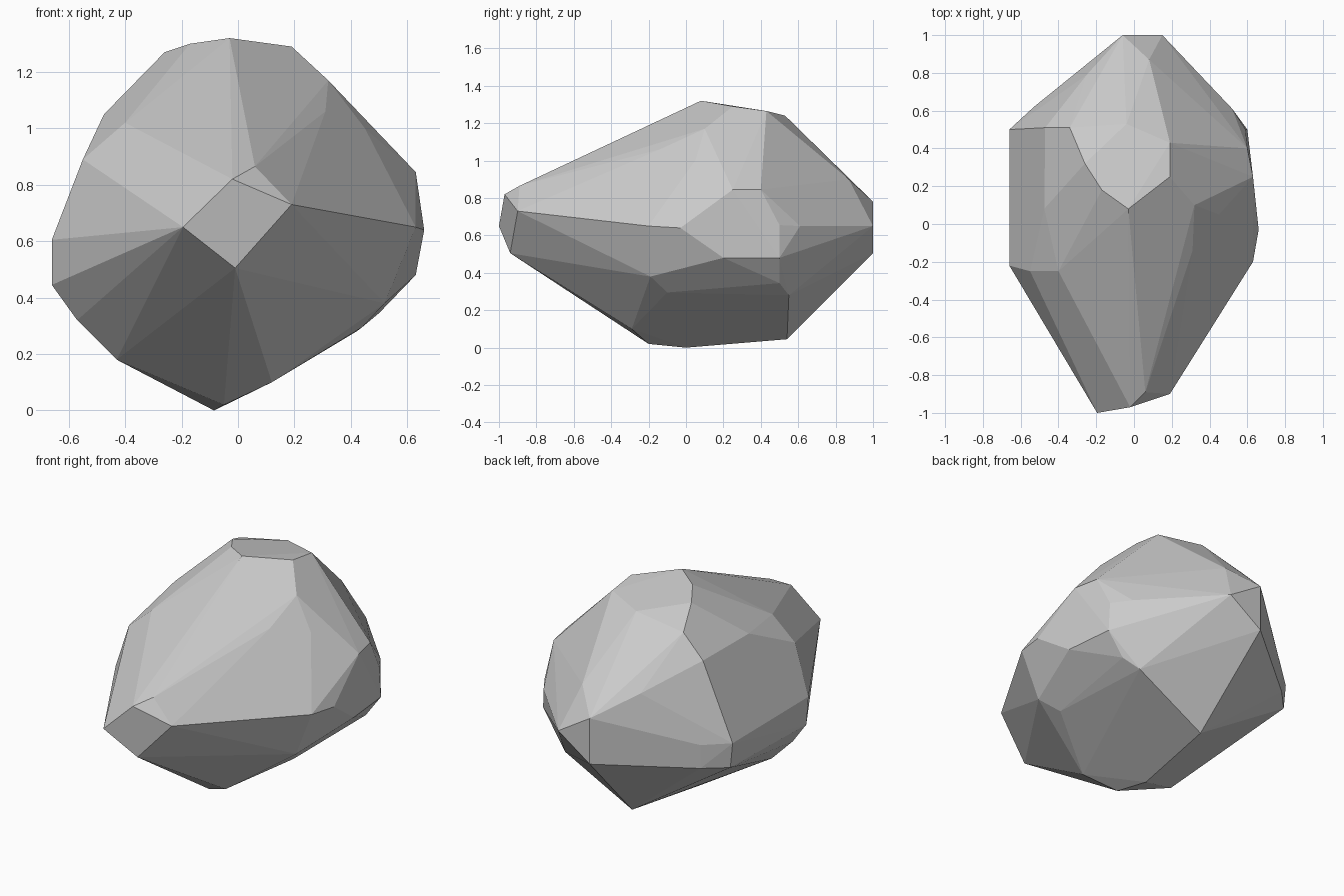
import bpy, bmesh, math

# Key corners of the faceted boulder; the flat facets come from their convex hull
nose = [(-.195, -1, .65), (-.02, -.97, .82), (.19, -.9, .73), (-.01, -.94, .505), (.06, -.89, .865)]
crown = [(-.03, .08, 1.32), (.19, .25, 1.29), (.19, .43, 1.265), (-.04, .53, 1.24),
         (-.34, .51, 1.185), (-.26, .32, 1.27), (-.17, .18, 1.3), (.32, .1, 1.17), (.31, -.14, 1.06),
         (.45, .05, 1.0), (-.36, .08, 1.14), (-.4, -.25, 1.02), (-.4, .32, 1.13)]
right = [(.63, .25, .845), (.6, .4, .845), (.66, -.03, .64), (.63, -.2, .65), (.63, .2, .48),
         (.6, .5, .48), (.59, .5, .655), (.52, .61, .65), (.52, -.19, .38),
         (.44, -.1, .295), (.42, .55, .28), (.5, .5, .345)]
left = [(-.66, -.22, .605), (-.66, -.2, .445), (-.66, .5, .6), (-.645, .5, .45),
        (-.55, -.25, .89), (-.475, .08, 1.05), (-.47, .51, 1.05), (-.57, -.2, .32), (-.43, -.2, .18)]
back = [(-.06, 1, .78), (.15, 1, .65), (-.06, 1, .505), (.08, .87, .9), (-.25, .79, .9),
        (-.53, .62, .6), (-.53, .62, .46)]
base = [(-.085, 0, 0), (-.05, -.2, .02), (-.02, .54, .045), (.12, -.29, .1)]

# Boulder solid
bm = bmesh.new()
for co in nose + crown + right + left + back + base:
    bm.verts.new(co)
hull = bmesh.ops.convex_hull(bm, input=bm.verts)
unused = {g for g in hull["geom_interior"] + hull["geom_unused"] if isinstance(g, bmesh.types.BMVert)}
bmesh.ops.delete(bm, geom=list(unused), context='VERTS')

# Merge nearly coplanar triangles into broad facets
bmesh.ops.dissolve_limit(bm, angle_limit=math.radians(3), verts=bm.verts, edges=bm.edges)
bmesh.ops.recalc_face_normals(bm, faces=bm.faces)

mesh = bpy.data.meshes.new("boulder")
bm.to_mesh(mesh)
bm.free()
boulder = bpy.data.objects.new("boulder", mesh)
bpy.context.collection.objects.link(boulder)
